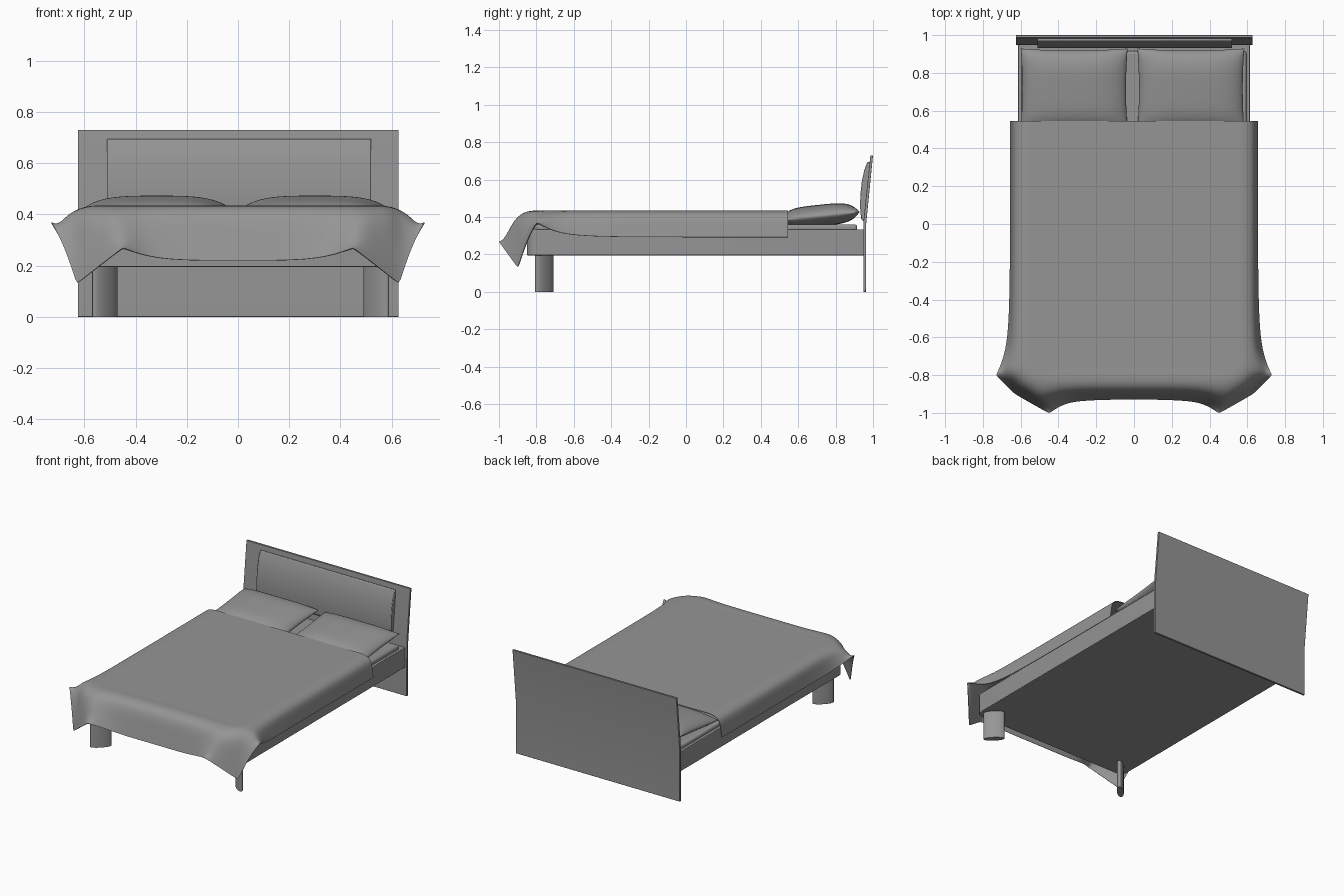
import bpy, bmesh, math
from mathutils import Vector, Matrix

if "Cube" in bpy.data.objects:
    bpy.data.objects.remove(bpy.data.objects["Cube"])

grey = bpy.data.materials.new("dark_grey")
grey.diffuse_color = (.3, .3, .3, 1)
grey.use_nodes = True
grey.node_tree.nodes["Principled BSDF"].inputs["Base Color"].default_value = grey.diffuse_color


def smooth(ob, angle):
    bpy.ops.object.select_all(action='DESELECT')
    bpy.context.view_layer.objects.active = ob
    ob.select_set(True)
    bpy.ops.object.shade_smooth_by_angle(angle=math.radians(angle))


def finish(name, bm, bevel=0, segs=3, angle=40):
    bmesh.ops.recalc_face_normals(bm, faces=bm.faces)
    me = bpy.data.meshes.new(name)
    bm.to_mesh(me)
    bm.free()
    me.materials.append(grey)
    ob = bpy.data.objects.new(name, me)
    bpy.context.collection.objects.link(ob)
    if bevel:
        m = ob.modifiers.new("bevel", 'BEVEL')
        m.width, m.segments = bevel, segs
    smooth(ob, angle)
    return ob


def prism(points, vec):
    bm = bmesh.new()
    f = bm.faces.new([bm.verts.new(p) for p in points])
    g = bmesh.ops.extrude_face_region(bm, geom=[f])['geom']
    bmesh.ops.translate(bm, vec=vec, verts=[v for v in g if isinstance(v, bmesh.types.BMVert)])
    return bm


def rounded_slab(name, hx, y0, y1, z0, z1, r, bevel):
    # slab with rounded foot corners in plan
    arc = [math.radians(a) for a in range(0, 91, 15)]
    right = [(hx - r + r * math.cos(a), y0 + r - r * math.sin(a)) for a in arc]
    pts = [(hx, y1)] + right + [(-x, y) for x, y in reversed(right)] + [(-hx, y1)]
    return finish(name, prism([(x, y, z0) for x, y in pts], (0, 0, z1 - z0)), bevel)


# bed frame and mattress
rounded_slab("bed_frame", .613, -.85, .955, .195, .333, .05, .004)
rounded_slab("mattress", .595, -.82, .915, .32, .360, .06, .014)

# headboard: upright board that leans back above the mattress
board = [(.948, 0), (.962, 0), (.963, .36), (1.0, .73), (.986, .73), (.949, .38)]
finish("headboard", prism([(-.626, y, z) for y, z in board], (1.254, 0, 0)), .001, 1)

# padded headboard cushion
pad = [(.957, .37), (.936, .39), (.931, .45), (.932, .52), (.94, .59),
       (.953, .65), (.97, .695), (.985, .695)]
finish("headboard_cushion", prism([(-.512, y, z) for y, z in pad], (1.032, 0, 0)), .004, 2)

# diagonal front legs with flat elliptical cross-section
for name, cx, ang in (("left_leg", -.52, 45), ("right_leg", .54, 135)):
    M = Matrix.Translation((cx, -.757, 0)) @ Matrix.Rotation(math.radians(ang), 4, 'Z')
    ring = [math.tau * k / 32 for k in range(32)]
    pts = [M @ Vector((.067 * math.cos(a), .022 * math.sin(a), 0)) for a in ring]
    finish(name, prism(pts, (0, 0, .2)))


# pillows: two puffed grids sharing a pinched seam
def pillow(name, cx):
    n = 28
    bm = bmesh.new()
    M = Matrix.Translation((cx, .715, .405)) @ Matrix.Rotation(math.radians(6), 4, 'X')
    for top in (1, -1):
        rows = []
        for j in range(n + 1):
            row = []
            for i in range(n + 1):
                u = math.sin(math.pi / 2 * (2 * i / n - 1))
                v = math.sin(math.pi / 2 * (2 * j / n - 1))
                h = max(0, (1 - abs(u) ** 3.4) * (1 - v ** 4)) ** .6
                x = .283 * u * (1 - .03 * (1 - v * v))
                y = .215 * v * (1 - .05 * (1 - u * u))
                row.append(bm.verts.new(M @ Vector((x, y, h * (.060 if top > 0 else -.055)))))
            rows.append(row)
        for a, b in zip(rows, rows[1:]):
            for i in range(n):
                bm.faces.new((a[i], a[i + 1], b[i + 1], b[i]))
    bmesh.ops.remove_doubles(bm, verts=bm.verts, dist=.0002)
    finish(name, bm, angle=75)


pillow("left_pillow", -.317)
pillow("right_pillow", .301)

# blanket: stations round the edge (top edge, shoulder, hem), mirrored in x
stations = [
    ((.51, .545), (.638, .545, .412), (.656, .545, .292)),
    ((.51, -.10), (.638, -.10, .412), (.656, -.10, .292)),
    ((.51, -.50), (.638, -.50, .412), (.660, -.50, .294)),
    ((.51, -.65), (.640, -.66, .414), (.680, -.69, .312)),
    ((.51, -.73), (.640, -.765, .418), (.730, -.80, .372)),
    ((.51, -.755), (.620, -.82, .412), (.680, -.85, .280)),
    ((.505, -.765), (.600, -.865, .395), (.630, -.90, .130)),
    ((.48, -.765), (.545, -.89, .402), (.535, -.955, .205)),
    ((.43, -.77), (.485, -.91, .405), (.450, -1.002, .270)),
    ((.38, -.77), (.39, -.89, .408), (.370, -.948, .240)),
    ((.25, -.77), (.25, -.885, .408), (.25, -.932, .220)),
    ((0, -.77), (0, -.885, .408), (0, -.928, .220)),
]
Z = .433
bm = bmesh.new()
crease = bm.verts.layers.float.new('crease_vert')
rings, centre = [], []
for k, (t, s, h) in enumerate(stations):
    t, s, h = Vector((t[0], t[1], Z)), Vector(s), Vector(h)
    mid = s.lerp(h, .5) + Vector((0, 0, .012 if k in (4, 8) else 0))
    ring = [bm.verts.new(p) for p in (t, t.lerp(Vector((s.x, s.y, Z + .006)), .55), s, mid, h)]
    if k in (4, 6, 8):
        ring[4][crease] = .7
    if k == 0:
        ring[4][crease] = 1
    rings.append(ring)
    if k < 6:
        centre.append(bm.verts.new((0, t.y, Z)))
for a, b in zip(rings, rings[1:]):
    for i in range(4):
        bm.faces.new((a[i], a[i + 1], b[i + 1], b[i]))
for k in range(5):
    bm.faces.new((centre[k], rings[k][0], rings[k + 1][0], centre[k + 1]))
bm.faces.new([centre[5]] + [r[0] for r in rings[5:]])
dup = bmesh.ops.duplicate(bm, geom=bm.verts[:] + bm.edges[:] + bm.faces[:])['geom']
for v in dup:
    if isinstance(v, bmesh.types.BMVert):
        v.co.x *= -1
bmesh.ops.reverse_faces(bm, faces=[f for f in dup if isinstance(f, bmesh.types.BMFace)])
bmesh.ops.remove_doubles(bm, verts=bm.verts, dist=.0001)
ob = finish("blanket", bm, angle=180)
sub = ob.modifiers.new("smooth", 'SUBSURF')
sub.levels = sub.render_levels = 3
th = ob.modifiers.new("thickness", 'SOLIDIFY')
th.thickness, th.offset = .004, -1
for m in ("smooth", "thickness"):
    bpy.ops.object.modifier_apply(modifier=m)
smooth(ob, 50)
